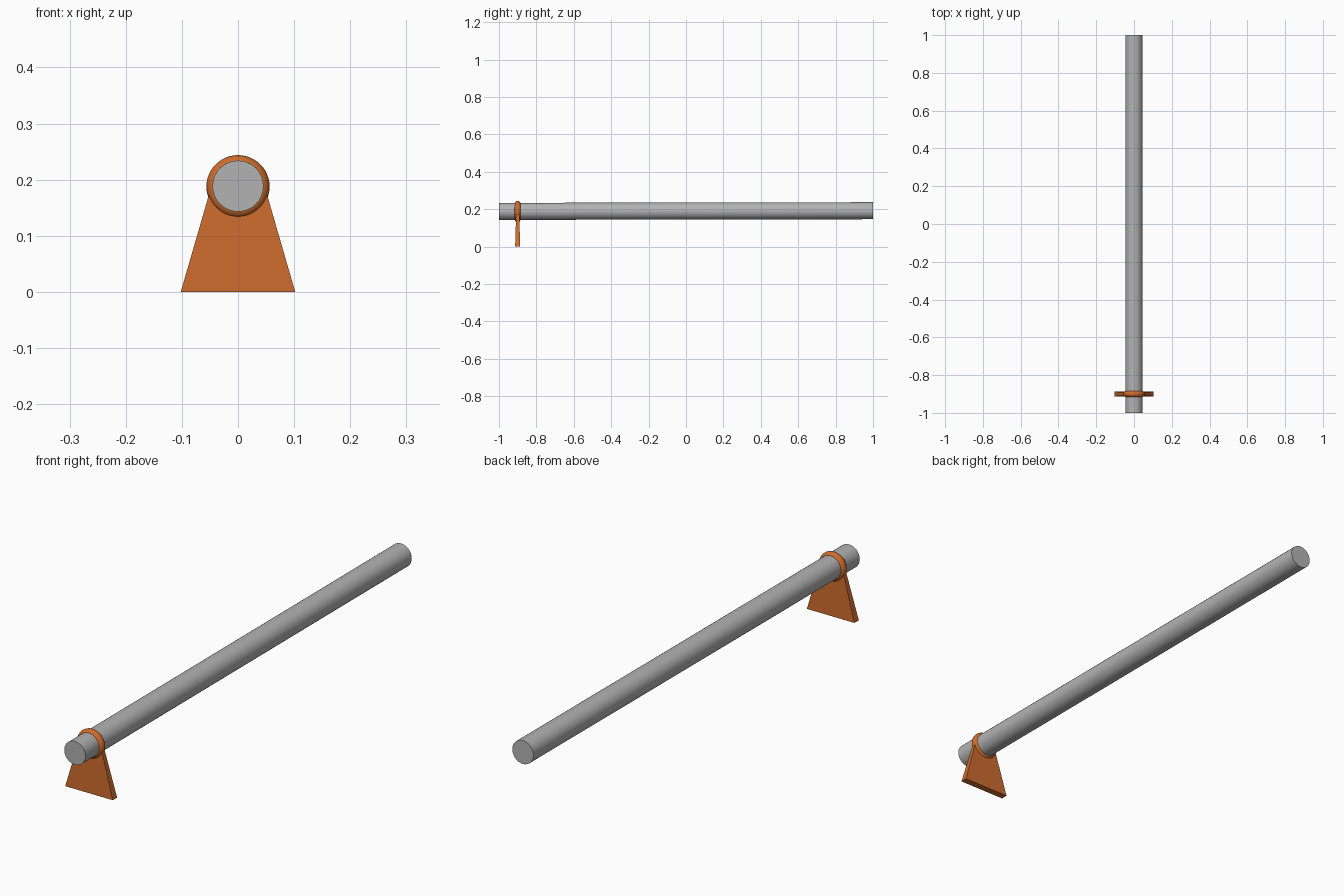
import bpy, bmesh, math
from mathutils import Vector

if "Cube" in bpy.data.objects:
    bpy.data.objects.remove(bpy.data.objects["Cube"])


def material(name, rgb):
    m = bpy.data.materials.new(name)
    m.diffuse_color = (*rgb, 1)
    m.use_nodes = True
    m.node_tree.nodes["Principled BSDF"].inputs["Base Color"].default_value = m.diffuse_color
    return m


steel = material("grey steel", (0.45, 0.45, 0.45))
orange = material("orange paint", (0.61, 0.15, 0.027))


def finish(name, mat, smooth=True):
    ob = bpy.context.object
    ob.name = name
    ob.data.materials.append(mat)
    if smooth:
        bpy.ops.object.shade_smooth_by_angle(angle=math.radians(35))
    return ob


# Long bar, rising very slightly towards the back
start, end = Vector((0, -1, 0.1885)), Vector((0, 1, 0.192))
axis = end - start
bpy.ops.mesh.primitive_cylinder_add(
    vertices=32, radius=0.0455, depth=axis.length, location=(start + end) / 2,
    rotation=axis.to_track_quat('Z', 'Y').to_euler())
finish("bar", steel)

# Collar ring around the front end of the bar
bpy.ops.mesh.primitive_torus_add(
    major_segments=48, minor_segments=16, major_radius=0.0393, minor_radius=0.017,
    location=(0, -0.9, 0.1875), rotation=(math.pi / 2, 0, 0))
finish("collar", orange)

# Tapered foot plate, wider and thicker at the base, top hidden in the bar
bpy.ops.mesh.primitive_cube_add(size=2, location=(0, -0.9, 0))
foot = finish("foot_plate", orange, False)
for v in foot.data.vertices:
    top = v.co.z > 0
    v.co.x *= 0.049 if top else 0.102
    v.co.y *= 0.008 if top else 0.0135
    v.co.z = 0.183 if top else 0
